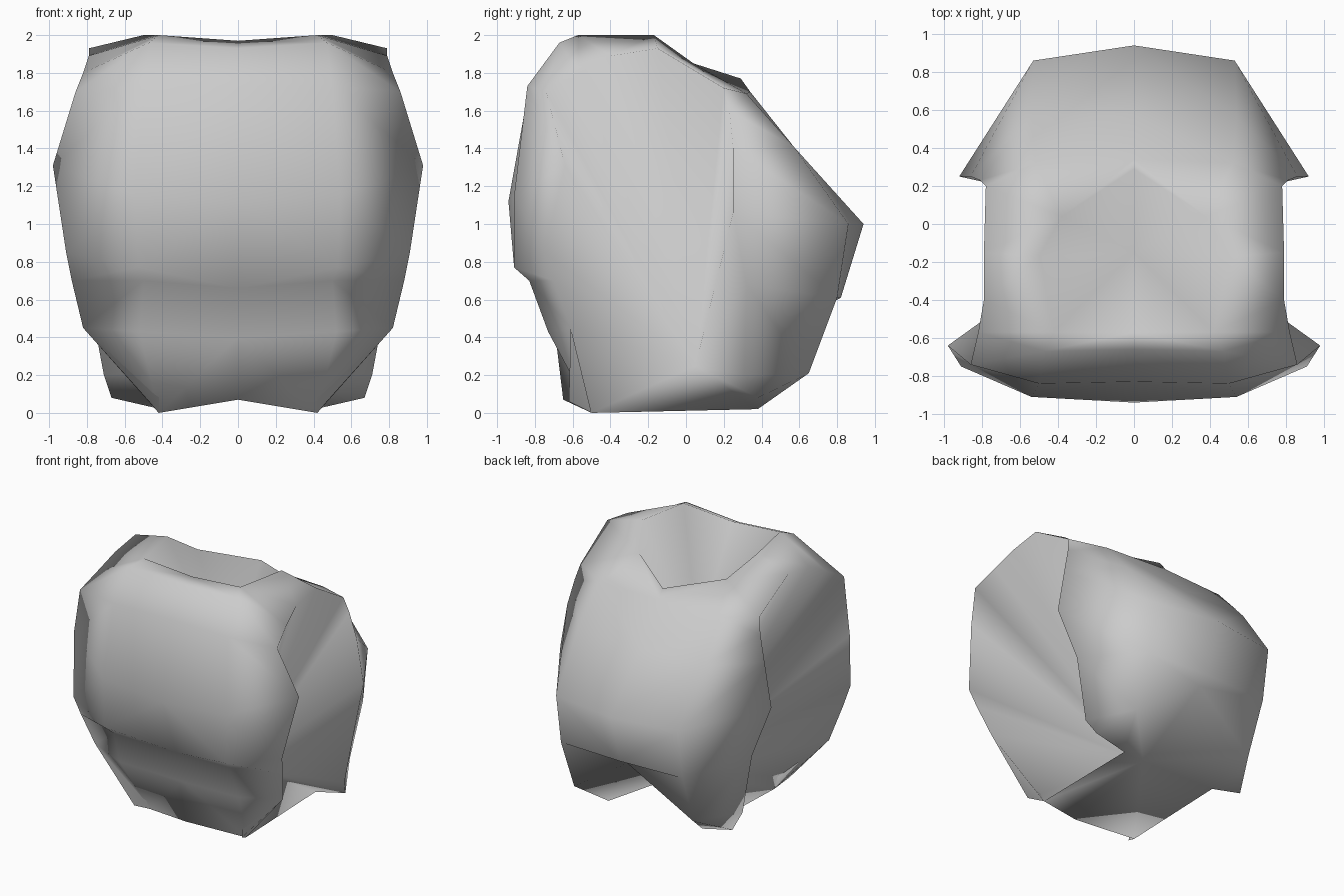
import bpy
import bmesh

old = bpy.data.objects.get("Cube")
if old:
    bpy.data.objects.remove(old, do_unlink=True)


def make_material(name, value):
    material = bpy.data.materials.new(name)
    material.use_nodes = True
    colour = (value, value, value, 1)
    material.diffuse_color = colour
    material.node_tree.nodes["Principled BSDF"].inputs["Base Color"].default_value = colour
    return material


# Paths run from the front hem, over the shoulder, to the back hem
arm_rim = [
    (.47, -.62, .06), (.82, -.61, .45), (.88, -.7, .7), (.91, -.75, .85),
    (.98, -.64, 1.31), (.86, -.74, 1.7), (.82, -.57, 1.8), (.79, -.4, 1.89),
    (.79, -.15, 1.93), (.78, .2, 1.72), (.81, .23, 1.6), (.86, .25, 1.4),
    (.92, .25, 1.06), (.8, .32, .68), (.71, .31, .2), (.67, .38, .08),
]
middle_path = [
    (.42, -.5, 0), (.52, -.73, .43), (.5, -.83, .7), (.53, -.91, .77),
    (.54, -.91, 1.15), (.5, -.84, 1.73), (.47, -.67, 1.96), (.42, -.57, 2),
    (.5, -.17, 2), (.38, .04, 1.85), (.52, .32, 1.69), (.54, .57, 1.41),
    (.53, .86, 1), (.53, .8, .61), (.52, .65, .21), (.41, .38, .02),
]
front_centre = [
    (0, -.65, .07), (0, -.69, .4), (0, -.73, .6), (0, -.77, .66),
    (0, -.94, 1.12), (0, -.83, 1.73), (0, -.66, 1.93), (0, -.57, 1.97),
]
back_centre = [
    (0, .29, 1.77), (0, .34, 1.7), (0, .57, 1.41), (0, .94, 1),
    (0, .82, .61), (0, .73, .56), (0, .1, .22),
]


def add_path(bm, points):
    return [bm.verts.new(point) for point in points]


def loft(bm, first, second):
    """Join two paths of equal length with quads."""
    for i in range(len(first) - 1):
        bm.faces.new((first[i], first[i + 1], second[i + 1], second[i]))


def fan(bm, path, tip):
    """Join every step of an open path to one tip."""
    for start, end in zip(path, path[1:]):
        bm.faces.new((start, end, tip))


bm = bmesh.new()
rim = add_path(bm, arm_rim)
middle = add_path(bm, middle_path)
front = add_path(bm, front_centre)
back = add_path(bm, back_centre)

# Shoulder strap, chest and back panels
loft(bm, rim, middle)
loft(bm, middle[:len(front)], front)
loft(bm, middle[-len(back):], back)

# Sunken neck
neck_pit = bm.verts.new((0, -.15, 1.2))
neck_rim = [front[-1]] + middle[len(front) - 1:-len(back) + 1] + [back[0]]
fan(bm, neck_rim, neck_pit)

# Arm opening, sinking inward to a low point near the middle of the body
arm_pit = bm.verts.new((.02, .05, .25))
fan(bm, [middle[-1], middle[0]] + rim + [middle[-1]], arm_pit)

# Underside
fan(bm, [front[0], middle[0], middle[-1]], back[-1])

# Mirror the half body and close it along the middle
half = bm.verts[:] + bm.edges[:] + bm.faces[:]
bmesh.ops.mirror(bm, geom=half, axis='X', merge_dist=0.001)
bmesh.ops.remove_doubles(bm, verts=bm.verts[:], dist=0.001)
bmesh.ops.recalc_face_normals(bm, faces=bm.faces[:])
for face in bm.faces:
    face.smooth = True

mesh = bpy.data.meshes.new("torso")
bm.to_mesh(mesh)
bm.free()
mesh.materials.append(make_material("plain grey", .6))
torso = bpy.data.objects.new("torso", mesh)
bpy.context.collection.objects.link(torso)
